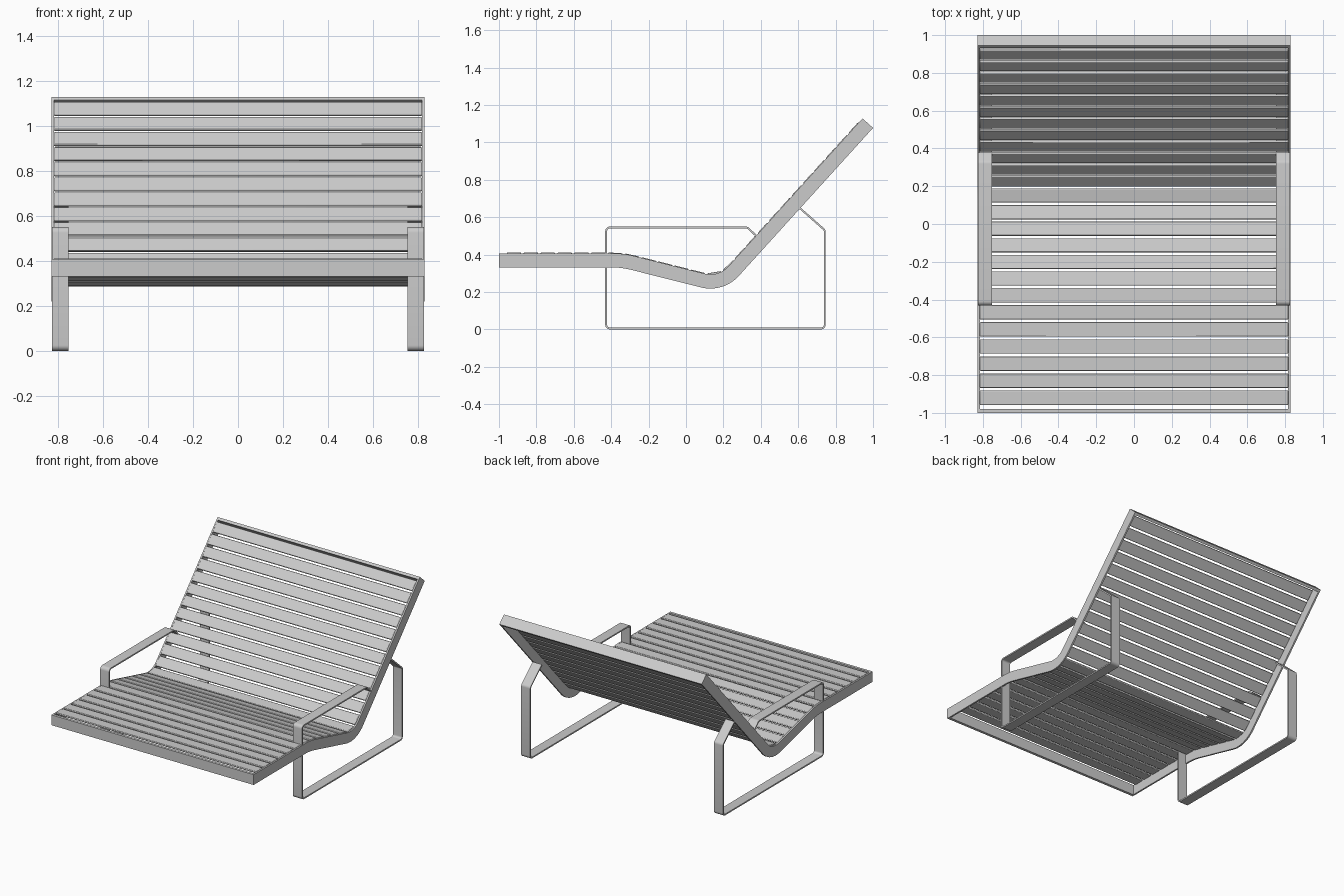
import bpy, bmesh, math
from mathutils import Vector

if "Cube" in bpy.data.objects:
    bpy.data.objects.remove(bpy.data.objects["Cube"])

HALF = 0.828      # half width of the lounger
DEPTH = 0.0757    # height of the seat frame


def fillet(points, radii, steps=8):
    """Polyline in (y, z) with each inner corner rounded by its radius."""
    pts = [Vector(p) for p in points]
    out = [pts[0]]
    for a, p, b, r in zip(pts, pts[1:], pts[2:], radii):
        u, v = (a - p).normalized(), (b - p).normalized()
        half = u.angle(v) / 2
        centre = p + (u + v).normalized() * (r / math.sin(half))
        start = p + u * (r / math.tan(half)) - centre
        end = p + v * (r / math.tan(half)) - centre
        sweep = start.angle(end)
        for i in range(steps + 1):
            t = i / steps
            out.append(centre + (start * math.sin((1 - t) * sweep)
                                 + end * math.sin(t * sweep)) / math.sin(sweep))
    return out + [pts[-1]]


def right_of(d):
    return Vector((d.y, -d.x))


def strip(name, path, thick, x0, x1, bevel=0.0):
    """Solid flat bar following a (y, z) path, thickened to its right."""
    bm = bmesh.new()
    rings = []
    for i, p in enumerate(path):
        d0 = (p - path[i - 1]).normalized() if i else (path[1] - p).normalized()
        d1 = (path[i + 1] - p).normalized() if i < len(path) - 1 else d0
        n = right_of((d0 + d1).normalized())
        q = p + n * (thick / n.dot(right_of(d0)))
        rings.append([bm.verts.new((x, c.x, c.y))
                      for x, c in ((x0, p), (x1, p), (x1, q), (x0, q))])
    for a, b in zip(rings, rings[1:]):
        for k in range(4):
            bm.faces.new((a[k], a[(k + 1) % 4], b[(k + 1) % 4], b[k]))
    bm.faces.new(rings[0])
    bm.faces.new(rings[-1][::-1])
    bmesh.ops.recalc_face_normals(bm, faces=bm.faces)
    mesh = bpy.data.meshes.new(name)
    bm.to_mesh(mesh)
    bm.free()
    obj = bpy.data.objects.new(name, mesh)
    bpy.context.collection.objects.link(obj)
    if bevel:
        mod = obj.modifiers.new("Rounded edges", 'BEVEL')
        mod.width, mod.segments = bevel, 2
    bpy.ops.object.select_all(action='DESELECT')
    obj.select_set(True)
    bpy.context.view_layer.objects.active = obj
    bpy.ops.object.shade_smooth_by_angle(angle=math.radians(35))
    return obj


def at(path, s):
    """Point at arc length s along a path."""
    for a, b in zip(path, path[1:]):
        length = (b - a).length
        if s <= length:
            return a.lerp(b, s / length)
        s -= length
    return path[-1].copy()


# Top line of the seat and backrest
seat = fillet([(-1, 0.407), (-0.335, 0.407), (0.174, 0.279), (0.944, 1.128)],
              [0.5, 0.13], 12)
total = sum((b - a).length for a, b in zip(seat, seat[1:]))

# Line of one leg-and-armrest loop
loop = fillet([(0.38, 0.503), (0.33, 0.55), (-0.432, 0.55), (-0.432, 0),
               (0.747, 0), (0.747, 0.533), (0.612, 0.652)],
              [0.03, 0.025, 0.025, 0.025, 0.025], 6)

# Side rails and leg loops, one pair per side
for side, sign in (("left", -1), ("right", 1)):
    strip(f"{side}_rail", seat, DEPTH, sign * (HALF - 0.012), sign * HALF)
    strip(f"{side}_leg_loop", loop, -0.01, sign * 0.752, sign * (HALF - 0.002))

# Bars closing the frame at the foot and the head
for name, s0, s1 in (("foot_bar", 0, 0.02), ("head_bar", total - 0.02, total)):
    strip(name, [at(seat, s0), at(seat, s1)], DEPTH, -HALF + 0.001, HALF - 0.001)

# Slats evenly spaced along the seat line
pitch = (total - 0.06) / 25
for i in range(25):
    s = 0.035 + i * pitch
    a, b = at(seat, s + 0.007), at(seat, s + pitch - 0.007)
    lift = right_of((b - a).normalized()) * -0.004
    strip(f"slat_{i + 1:02d}", [a + lift, b + lift], 0.014, -0.817, 0.817, 0.004)
